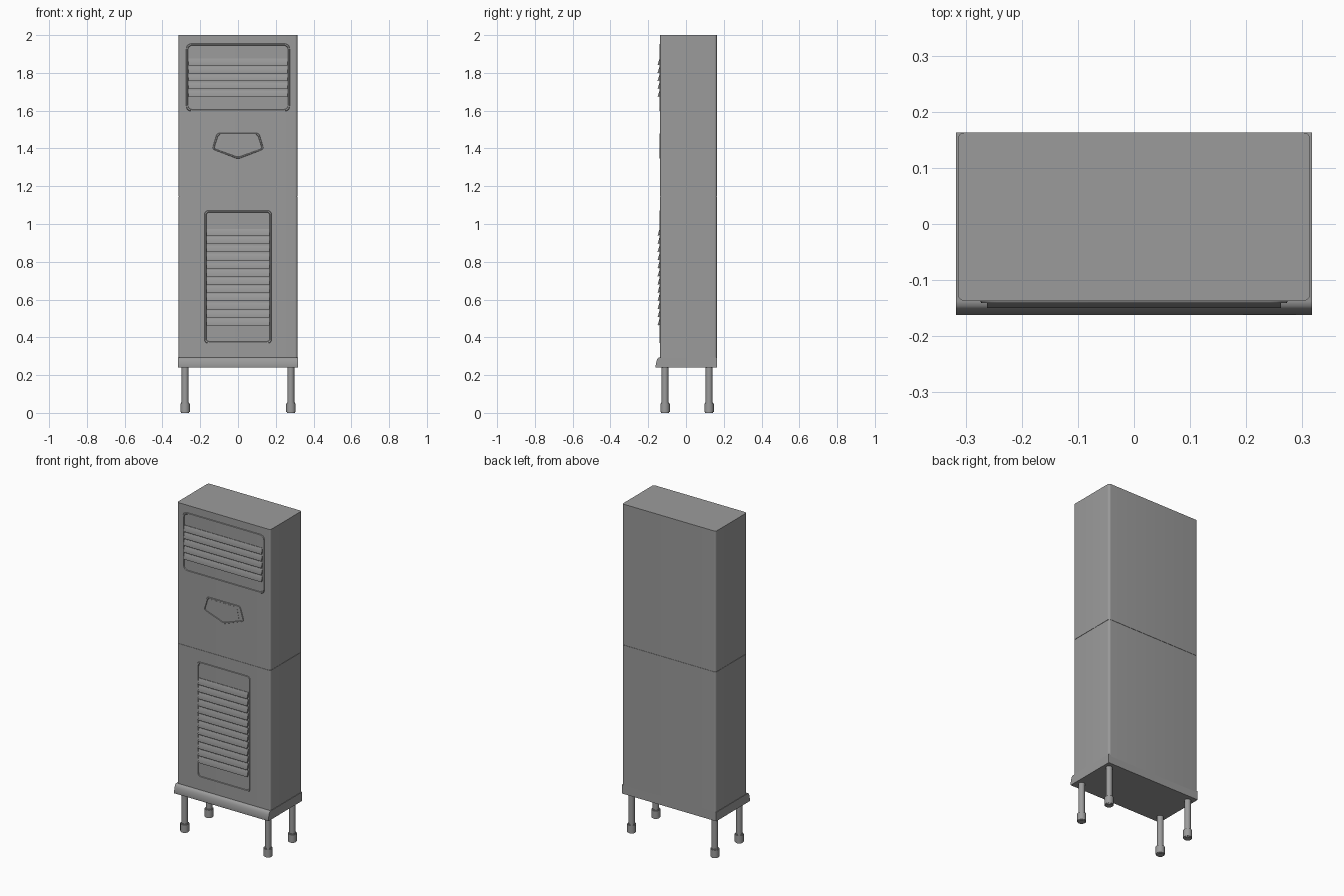
import bpy, bmesh, math
from mathutils import Matrix, Vector

if "Cube" in bpy.data.objects:
    bpy.data.objects.remove(bpy.data.objects["Cube"])

grey = bpy.data.materials.new("cabinet grey")
grey.use_nodes = True
colour = (0.33, 0.33, 0.33, 1)
grey.diffuse_color = colour
grey.node_tree.nodes["Principled BSDF"].inputs["Base Color"].default_value = colour

FRONT, BACK = -0.137, 0.163


def finish(name, bm):
    bmesh.ops.recalc_face_normals(bm, faces=bm.faces)
    mesh = bpy.data.meshes.new(name)
    bm.to_mesh(mesh)
    bm.free()
    ob = bpy.data.objects.new(name, mesh)
    bpy.context.collection.objects.link(ob)
    mesh.materials.append(grey)
    bpy.ops.object.select_all(action="DESELECT")
    ob.select_set(True)
    bpy.context.view_layer.objects.active = ob
    bpy.ops.object.shade_smooth_by_angle(angle=math.radians(35))
    return ob


def rounded(corners, r, steps=5):
    """Round every corner of a 2D outline."""
    pts = []
    for i, c in enumerate(corners):
        c = Vector(c)
        a = (Vector(corners[i - 1]) - c).normalized()
        b = (Vector(corners[(i + 1) % len(corners)]) - c).normalized()
        for k in range(steps + 1):
            t = k / steps
            pts.append(c + a * r * (1 - t) ** 2 + b * r * t ** 2)
    return pts


def rect(x, low, high):
    return [(-x, low), (x, low), (x, high), (-x, high)]


def prism(name, outline, place, direction):
    """Extrude a placed 2D outline along a direction."""
    bm = bmesh.new()
    face = bm.faces.new([bm.verts.new(place(p)) for p in outline])
    ext = bmesh.ops.extrude_face_region(bm, geom=[face])
    moved = [v for v in ext["geom"] if isinstance(v, bmesh.types.BMVert)]
    bmesh.ops.translate(bm, verts=moved, vec=direction)
    return finish(name, bm)


def frame(name, corners, r, width, height):
    """Raised rim with sloped sides, following an outline on the front."""
    centre = sum((Vector(c) for c in corners), Vector((0, 0))) / len(corners)
    outline = rounded(corners, r)
    half = max(abs(c[0]) for c in corners)
    tall = max(abs(c[1] - centre.y) for c in corners)
    bm = bmesh.new()
    rings = []
    for inset, lift in ((0, -0.002), (0.25, height), (0.75, height), (1, -0.002)):
        sx, sz = 1 - inset * width / half, 1 - inset * width / tall
        rings.append([bm.verts.new((p.x * sx, FRONT - lift,
                                    centre.y + (p.y - centre.y) * sz)) for p in outline])
    n = len(outline)
    for a, b in zip(rings, rings[1:] + rings[:1]):
        for i in range(n):
            j = (i + 1) % n
            bm.faces.new((a[i], a[j], b[j], b[i]))
    return finish(name, bm)


def louvres(name, x, low, high, count):
    """Stack of wedge slats that lean out towards the bottom."""
    bm = bmesh.new()
    pitch = (high - low) / count
    for i in range(count):
        z = low + i * pitch
        profile = [(FRONT + 0.004, z + 0.009), (FRONT - 0.012, z), (FRONT - 0.013, z + 0.004),
                   (FRONT - 0.003, z + pitch * 0.85), (FRONT + 0.004, z + pitch * 0.85)]
        ends = [[bm.verts.new((s * x, y, h)) for y, h in profile] for s in (-1, 1)]
        for end in ends:
            bm.faces.new(end)
        for k in range(len(profile)):
            m = (k + 1) % len(profile)
            bm.faces.new((ends[0][k], ends[0][m], ends[1][m], ends[1][k]))
    return finish(name, bm)


# Cabinet: two stacked casings with a hairline seam
plan = rounded(rect(0.314, FRONT, BACK), 0.014)
for name, low, high in (("lower_casing", 0.285, 1.144), ("upper_casing", 1.146, 2.0)):
    prism(name, plan, lambda p: (p.x, p.y, low), (0, 0, high - low))
core = rounded(rect(0.312, FRONT + 0.002, BACK - 0.002), 0.014)
prism("seam_core", core, lambda p: (p.x, p.y, 1.13), (0, 0, 0.03))

# Plinth with a rounded sloping nose
nose = [(BACK, 0.24), (BACK, 0.294), (-0.138, 0.294), (-0.146, 0.292), (-0.152, 0.286),
        (-0.156, 0.274), (-0.162, 0.246), (-0.16, 0.24)]
prism("plinth", [Vector(p) for p in nose], lambda p: (-0.317, p.x, p.y), (0.634, 0, 0))

# Legs and feet
for side, x in (("left", 0.28), ("right", -0.28)):
    for end, y in (("front", -0.111), ("back", 0.122)):
        for part, r, low, high in (("leg", 0.018, 0.04, 0.25), ("foot", 0.025, 0.0, 0.054)):
            bm = bmesh.new()
            bmesh.ops.create_cone(bm, cap_ends=True, segments=24, radius1=r, radius2=r,
                                  depth=high - low,
                                  matrix=Matrix.Translation((x, y, (low + high) / 2)))
            if part == "foot":
                rims = [e for e in bm.edges if abs(e.verts[0].co.z - e.verts[1].co.z) < 0.001]
                bmesh.ops.bevel(bm, geom=rims, offset=0.004, segments=2, affect="EDGES")
            finish(f"{end}_{side}_{part}", bm)

# Outlet and intake grilles
frame("outlet_frame", rect(0.275, 1.596, 1.956), 0.03, 0.011, 0.004)
louvres("outlet_slats", 0.262, 1.672, 1.882, 5)
frame("intake_frame", rect(0.178, 0.368, 1.072), 0.02, 0.011, 0.004)
louvres("intake_slats", 0.166, 0.462, 0.98, 12)

# Five-sided control panel
panel = [(0, 1.343), (0.138, 1.396), (0.112, 1.482), (-0.112, 1.482), (-0.138, 1.396)]
frame("control_rim", panel, 0.014, 0.012, 0.004)
inner = [(0, 1.36), (0.103, 1.4), (0.088, 1.47), (-0.088, 1.47), (-0.103, 1.4)]
prism("control_plate", rounded(inner, 0.006), lambda p: (p.x, FRONT - 0.001, p.y), (0, 0.002, 0))
